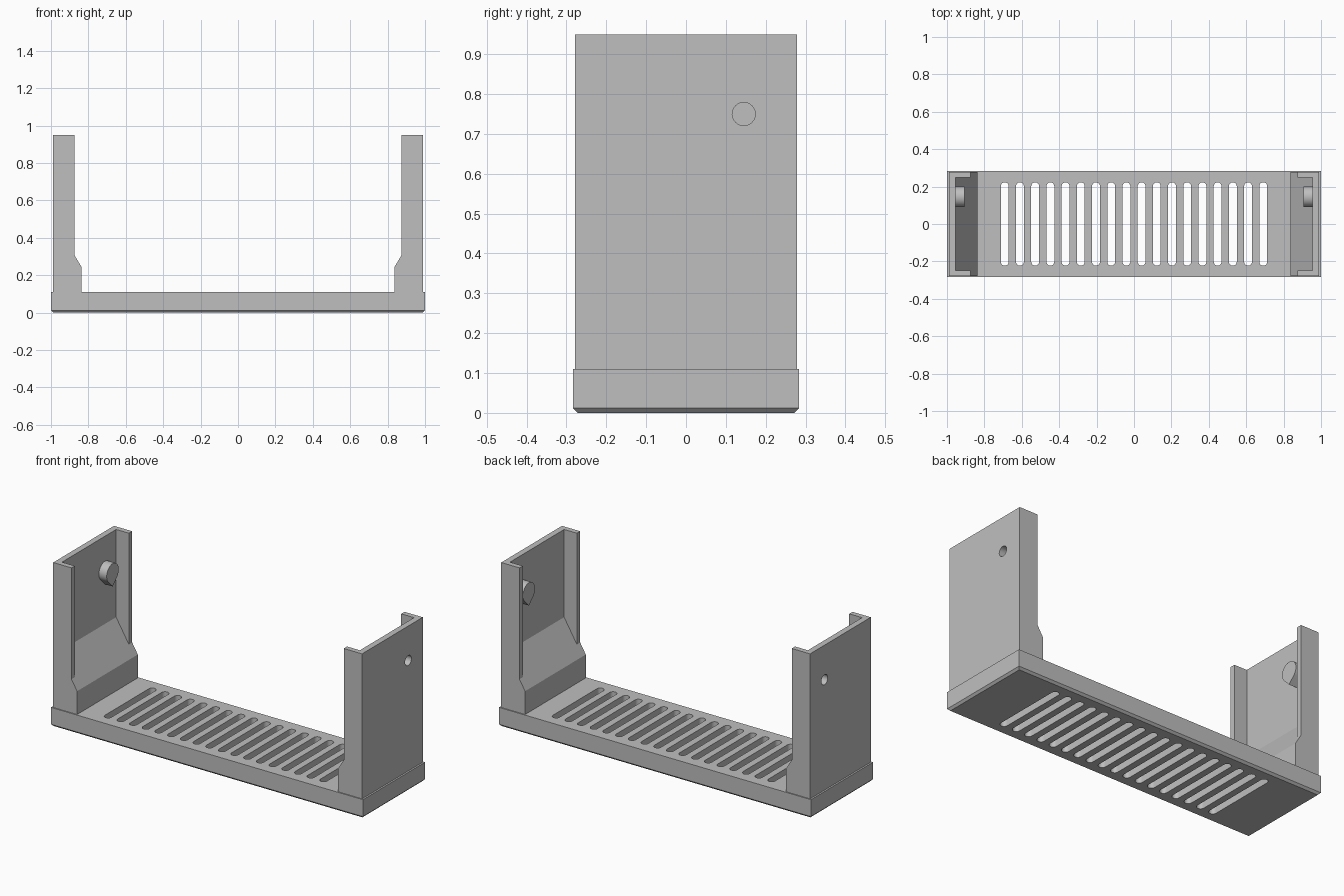
import bpy, bmesh, math
from mathutils import Vector

cube = bpy.data.objects.get("Cube")
if cube:
    bpy.data.objects.remove(cube, do_unlink=True)

grey = bpy.data.materials.new("plain grey")
grey.use_nodes = True
colour = (0.52, 0.52, 0.52, 1)
grey.diffuse_color = colour
grey.node_tree.nodes["Principled BSDF"].inputs["Base Color"].default_value = colour


def add_prism(bm, points, axis, start, end):
    """Extrude a 2D outline along an axis; points hold the other two coordinates."""
    def place(p, t):
        co = list(p)
        co.insert("xyz".index(axis), t)
        return bm.verts.new(co)
    low = [place(p, start) for p in points]
    high = [place(p, end) for p in points]
    bm.faces.new(low)
    bm.faces.new(high)
    for i in range(len(points)):
        j = (i + 1) % len(points)
        bm.faces.new((low[i], low[j], high[j], high[i]))


def finish(bm, name):
    bmesh.ops.recalc_face_normals(bm, faces=bm.faces)
    mesh = bpy.data.meshes.new(name)
    bm.to_mesh(mesh)
    bm.free()
    mesh.materials.append(grey)
    obj = bpy.data.objects.new(name, mesh)
    bpy.context.collection.objects.link(obj)
    return obj


def prism(name, points, axis, start, end):
    bm = bmesh.new()
    add_prism(bm, points, axis, start, end)
    return finish(bm, name)


def combine(obj, other, operation):
    """Apply a boolean and remove the second object."""
    mod = obj.modifiers.new("boolean", 'BOOLEAN')
    mod.operation, mod.solver, mod.object = operation, 'EXACT', other
    graph = bpy.context.evaluated_depsgraph_get()
    mesh = bpy.data.meshes.new_from_object(obj.evaluated_get(graph))
    obj.modifiers.clear()
    obj.data = mesh
    bpy.data.objects.remove(other, do_unlink=True)


def arc(cx, cy, r, a, b, n):
    return [(cx + r * math.cos(math.radians(a + (b - a) * i / n)),
             cy + r * math.sin(math.radians(a + (b - a) * i / n))) for i in range(n + 1)]


def smooth(obj):
    bpy.ops.object.select_all(action='DESELECT')
    obj.select_set(True)
    bpy.context.view_layer.objects.active = obj
    bpy.ops.object.shade_smooth_by_angle(angle=math.radians(30))


# Base tray with a chamfered underside
HALF_Y, BASE_TOP, CHAMFER = 0.284, 0.11, 0.012
base = prism("base_tray", [(-1, -HALF_Y), (1, -HALF_Y), (1, HALF_Y), (-1, HALF_Y)],
             "z", 0, BASE_TOP)
bm = bmesh.new()
bm.from_mesh(base.data)
rim = [e for e in bm.edges if all(v.co.z < 0.001 for v in e.verts)]
bmesh.ops.bevel(bm, geom=rim, offset=CHAMFER, segments=1, affect='EDGES')
bm.to_mesh(base.data)
bm.free()

# Row of rounded vent slots through the base
SLOTS, PITCH, SLOT_R, SLOT_Y = 18, 0.0813, 0.021, 0.202
bm = bmesh.new()
for i in range(SLOTS):
    x = (i - (SLOTS - 1) / 2) * PITCH
    outline = arc(x, SLOT_Y, SLOT_R, 0, 180, 10) + arc(x, -SLOT_Y, SLOT_R, 180, 360, 10)
    add_prism(bm, outline, "z", -0.1, 0.3)
combine(base, finish(bm, "slot_cutter"), 'DIFFERENCE')
smooth(base)

# End brackets: channel-shaped uprights with a sloping foot, hollow peg and hole
TOP, WALL, PEG_Y, PEG_Z, PEG_R = 0.95, 0.955, 0.145, 0.75, 0.055
for side, label in ((1, "left"), (-1, "right")):
    profile = [(0.99, BASE_TOP), (0.99, TOP), (0.873, TOP), (0.873, 0.305),
               (0.837, 0.245), (0.837, BASE_TOP)]
    bracket = prism(label + "_bracket", [(side * x, z) for x, z in profile],
                    "y", -0.278, 0.278)

    # Pocket whose floor carries on the slope of the foot
    slope = 0.06 / 0.036
    pocket = [(WALL, 1.1), (0.8, 1.1), (0.8, 0.245 + (0.8 - 0.837) * slope),
              (WALL, 0.245 + (WALL - 0.837) * slope)]
    combine(bracket, prism("pocket_cutter", [(side * x, z) for x, z in pocket],
                           "y", -0.248, 0.248), 'DIFFERENCE')

    # Teardrop peg pointing down
    tear = arc(PEG_Y, PEG_Z, PEG_R, -45, 225, 36) + [(PEG_Y, PEG_Z - PEG_R * math.sqrt(2))]
    combine(bracket, prism("peg", tear, "x", side * 0.905, side * 0.97), 'UNION')

    # Blind round hole from the outside
    hole = arc(PEG_Y, PEG_Z, 0.029, 0, 360, 32)[:-1]
    combine(bracket, prism("hole_cutter", hole, "x", side * 0.92, side * 1.1), 'DIFFERENCE')
    smooth(bracket)
